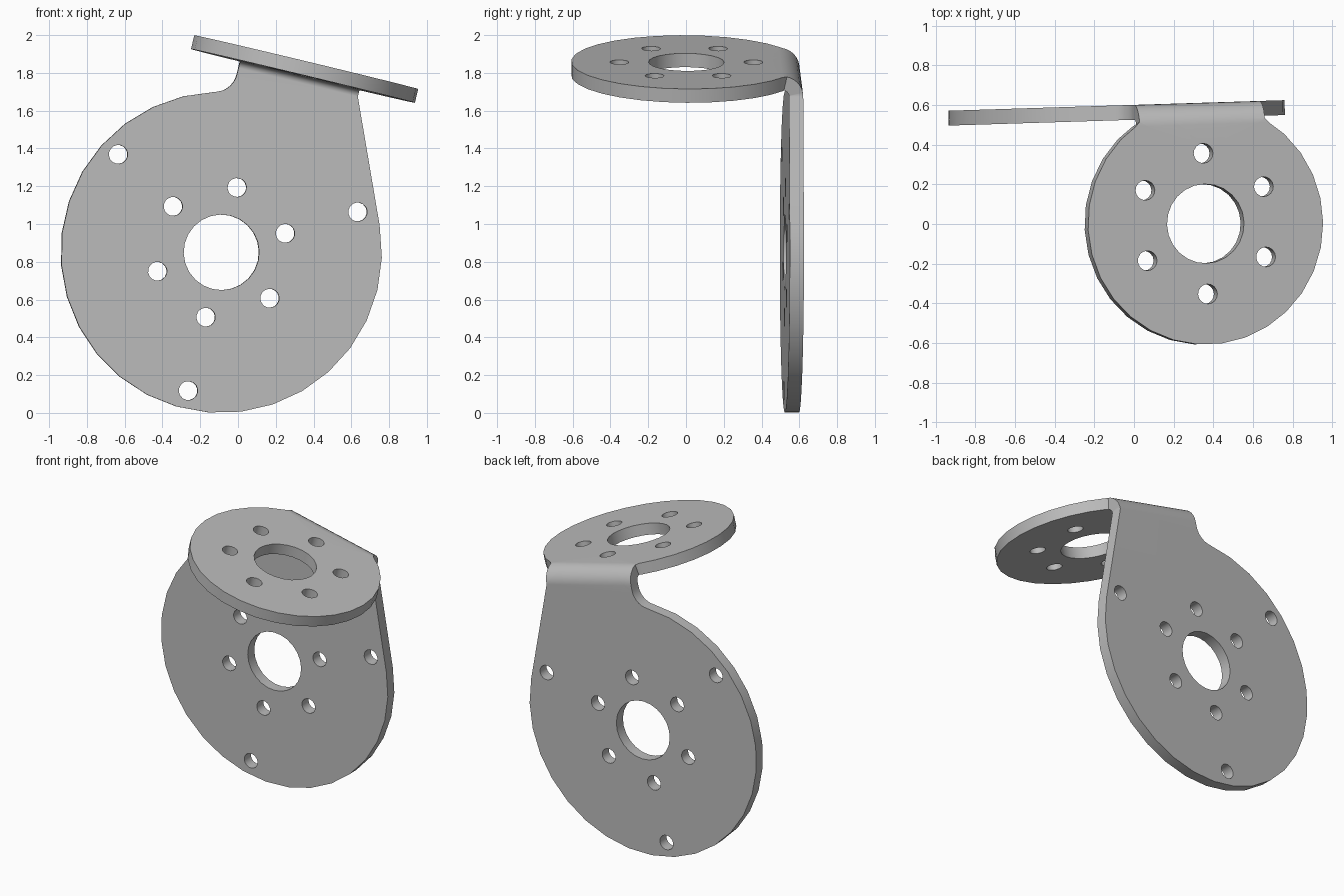
import bpy, bmesh
from math import sin, cos, pi, radians, sqrt, atan2, acos, hypot, ceil
from mathutils import Matrix, Vector

cube = bpy.data.objects.get("Cube")
if cube:
    bpy.data.objects.remove(cube, do_unlink=True)

THICK = 0.075
WALL_R, CAP_R = 0.85, 0.61          # radii of the two round plates
BORE_R, BOLT_R = 0.2, 0.05          # centre bore and bolt holes
BEND_Z, BEND_R, BEND_LEN = 0.97, 0.11, 0.12
CAP_X, NECK = 0.185, 0.325          # centre line and half width of the neck
LEFT, RIGHT = CAP_X - NECK, CAP_X + NECK
CAP_S = BEND_Z + BEND_LEN + 0.5     # cap centre on the unfolded sheet


def arc(cx, cy, r, a0, a1, step=radians(12)):
    n = max(2, ceil(abs(a1 - a0) / step - 0.01))
    return [(cx + r * cos(a0 + (a1 - a0) * i / n),
             cy + r * sin(a0 + (a1 - a0) * i / n)) for i in range(n + 1)]


def circle(cx, cy, r, sides):
    return arc(cx, cy, r, 0, 2 * pi, 2 * pi / sides)[:-1]


def bolt_holes(cx, cy, radius, count, start):
    return [circle(cx + radius * cos(start + 2 * pi * i / count),
                   cy + radius * sin(start + 2 * pi * i / count), BOLT_R, 16)
            for i in range(count)]


def sheet_outline():
    """Outline of the unfolded sheet: wall disc, neck, cap disc, fillet."""
    f = 0.12
    fx = LEFT - f
    fy = sqrt((WALL_R + f) ** 2 - fx ** 2)
    fillet = atan2(fy, fx)
    tangent = atan2(BEND_Z, RIGHT) - acos(WALL_R / hypot(RIGHT, BEND_Z))
    join = acos(NECK / CAP_R)
    pts = arc(0, 0, WALL_R, fillet, 2 * pi + tangent)
    pts.append((RIGHT, BEND_Z))
    pts += arc(CAP_X, CAP_S, CAP_R, -join, pi + join)
    pts.append((LEFT, BEND_Z))
    pts += arc(fx, fy, f, 0, fillet - pi)[:-1]
    return pts


def fold(x, s, h):
    """Fold a sheet point (x, s) at depth h below the outer face."""
    if s <= BEND_Z:
        return Vector((x, -h, s))
    t = (s - BEND_Z) / BEND_LEN
    if t < 1:
        r = BEND_R - h
        return Vector((x, r * cos(t * pi / 2) - BEND_R, BEND_Z + r * sin(t * pi / 2)))
    return Vector((x, -BEND_R - (s - BEND_Z - BEND_LEN), BEND_Z + BEND_R - h))


# Flat sheet with its bores and bolt holes
loops = [sheet_outline(), circle(0, 0, BORE_R, 24), circle(CAP_X, CAP_S, BORE_R, 24)]
loops += bolt_holes(0, 0, 0.353, 6, pi / 2)
loops += bolt_holes(0, 0, 0.753, 3, pi / 6)
loops += bolt_holes(CAP_X, CAP_S, 0.355, 6, pi / 2)

bm = bmesh.new()
for loop in loops:
    verts = [bm.verts.new((x, s, 0)) for x, s in loop]
    for i, v in enumerate(verts):
        bm.edges.new((verts[i - 1], v))
bmesh.ops.triangle_fill(bm, use_beauty=True, use_dissolve=False, edges=bm.edges[:])

# Cut lines across the bend
for i in range(9):
    bmesh.ops.bisect_plane(bm, geom=bm.verts[:] + bm.edges[:] + bm.faces[:], dist=1e-5,
                           plane_co=(0, BEND_Z + BEND_LEN * i / 8, 0), plane_no=(0, 1, 0))

# Thicken, then fold
new = bmesh.ops.extrude_face_region(bm, geom=bm.faces[:], use_keep_orig=True)["geom"]
for v in new:
    if isinstance(v, bmesh.types.BMVert):
        v.co.z = THICK
for v in bm.verts:
    v.co = fold(*v.co)
bmesh.ops.recalc_face_normals(bm, faces=bm.faces[:])

# Tilt into place
place = (Matrix.Translation((-0.09, 0.598, 0.85))
         @ Matrix.Rotation(radians(1.8), 4, 'Z') @ Matrix.Rotation(radians(13.5), 4, 'Y'))
bm.transform(place)

mesh = bpy.data.meshes.new("bent_bracket")
bm.to_mesh(mesh)
bm.free()
bracket = bpy.data.objects.new("bent_bracket", mesh)
bpy.context.collection.objects.link(bracket)

# Plain grey metal
grey = bpy.data.materials.new("grey_metal")
grey.use_nodes = True
colour = (0.5, 0.5, 0.5, 1)
grey.diffuse_color = colour
grey.node_tree.nodes["Principled BSDF"].inputs["Base Color"].default_value = colour
mesh.materials.append(grey)

bpy.context.view_layer.objects.active = bracket
bracket.select_set(True)
bpy.ops.object.shade_smooth_by_angle(angle=radians(30))
weighted = bracket.modifiers.new("even_shading", 'WEIGHTED_NORMAL')
weighted.keep_sharp = True
